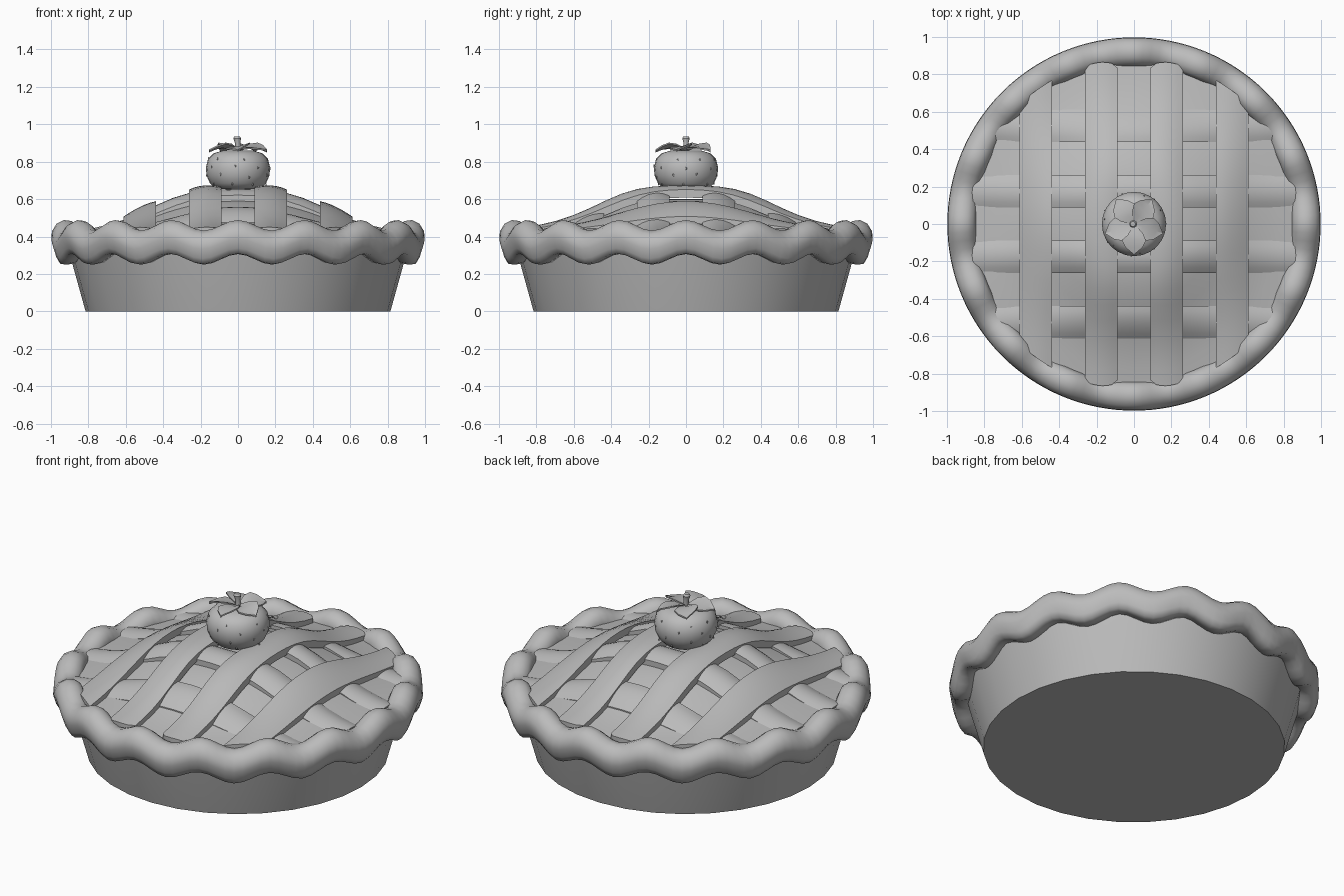
import bpy, bmesh, math, random
from mathutils import Vector, Matrix

if "Cube" in bpy.data.objects:
    bpy.data.objects.remove(bpy.data.objects["Cube"])

grey = bpy.data.materials.new("plain_grey")
grey.use_nodes = True
grey.diffuse_color = (0.5, 0.5, 0.5, 1)
grey.node_tree.nodes["Principled BSDF"].inputs["Base Color"].default_value = (0.5, 0.5, 0.5, 1)


def finish(name, bm, angle=40):
    bmesh.ops.recalc_face_normals(bm, faces=bm.faces)
    mesh = bpy.data.meshes.new(name)
    bm.to_mesh(mesh)
    bm.free()
    mesh.materials.append(grey)
    obj = bpy.data.objects.new(name, mesh)
    bpy.context.collection.objects.link(obj)
    bpy.ops.object.select_all(action='DESELECT')
    obj.select_set(True)
    bpy.context.view_layer.objects.active = obj
    bpy.ops.object.shade_smooth_by_angle(angle=math.radians(angle))
    return obj


def revolve(name, profile, steps, closed=False, wave=None, angle=40):
    """Sweep an (r, z) profile around z; wave lifts each section."""
    bm = bmesh.new()
    rings = []
    for i in range(steps):
        a = math.tau * i / steps
        lift = wave(a) if wave else 0
        rings.append([bm.verts.new((r * math.cos(a), r * math.sin(a), z + lift)) for r, z in profile])
    n = len(profile)
    for i in range(steps):
        p, q = rings[i], rings[(i + 1) % steps]
        for j in range(n if closed else n - 1):
            k = (j + 1) % n
            bm.faces.new((p[j], q[j], q[k], p[k]))
    bmesh.ops.remove_doubles(bm, verts=bm.verts, dist=1e-5)
    return finish(name, bm, angle)


def crown(r, base, rise):
    """Broad crown followed by an almost straight slope."""
    return base + rise / (1 + (r / 0.55) ** 4)


# Dish and domed filling
revolve("dish", [(0, 0), (0.815, 0), (0.89, 0.27), (0.91, 0.36), (0.85, 0.38)], 32)
revolve("filling", [(r, crown(r, 0.385, 0.215)) for r in [0.86 * i / 10 for i in range(11)]], 32)

# Fluted crust rim
rim = [(0.845, 0.36), (0.845, 0.4), (0.86, 0.435), (0.89, 0.455), (0.93, 0.46), (0.97, 0.44),
       (0.995, 0.4), (0.998, 0.36), (0.982, 0.31), (0.965, 0.281), (0.93, 0.278), (0.89, 0.285)]
revolve("crust_rim", rim, 128, True, lambda a: 0.028 * math.cos(16 * a), 70)


# Lattice strips with rounded tops, draped over the filling
def strip(name, offset, along_y, lift, droop):
    bm = bmesh.new()
    cols, rows = 6, 20
    top, bottom = [], []
    for i in range(cols + 1):
        s = 2 * i / cols - 1
        u = offset + 0.086 * s
        half = min(0.865 - 0.03 * s ** 4, math.sqrt(0.885 ** 2 - u * u))
        t_col, b_col = [], []
        for j in range(rows + 1):
            v = half * (2 * j / rows - 1)
            x, y = (u, v) if along_y else (v, u)
            z = crown(math.hypot(u, v), 0.41, 0.26) + lift
            t_col.append(bm.verts.new((x, y, z - droop * s * s)))
            b_col.append(bm.verts.new((x, y, z - 0.055)))
        top.append(t_col)
        bottom.append(b_col)
    for i in range(cols):
        for j in range(rows):
            for g in (top, bottom):
                bm.faces.new((g[i][j], g[i + 1][j], g[i + 1][j + 1], g[i][j + 1]))
        for j in (0, rows):
            bm.faces.new((top[i][j], top[i + 1][j], bottom[i + 1][j], bottom[i][j]))
    for i in (0, cols):
        for j in range(rows):
            bm.faces.new((top[i][j], top[i][j + 1], bottom[i][j + 1], bottom[i][j]))
    finish(name, bm)


for n, off in enumerate((-0.525, -0.175, 0.175, 0.525), 1):
    strip(f"lower_strip_{n}", off, False, -0.014, 0.022)
    strip(f"upper_strip_{n}", off, True, 0.006, 0.012)

# Berry on top
berry = [(0, 0.65), (0.12, 0.655), (0.15, 0.685), (0.168, 0.725), (0.172, 0.77),
         (0.16, 0.815), (0.13, 0.845), (0.08, 0.86), (0, 0.855)]
revolve("berry", berry, 24, angle=60)

# Berry seeds
random.seed(4)
bm = bmesh.new()
for row, (r, z) in enumerate(berry[2:6]):
    for k in range(7):
        a = math.tau * (k + 0.5 * (row % 2) + random.uniform(-0.2, 0.2)) / 7
        place = (Matrix.Translation((r * math.cos(a), r * math.sin(a), z + random.uniform(-0.01, 0.01)))
                 @ Matrix.Rotation(a, 4, 'Z') @ Matrix.Diagonal((0.003, 0.005, 0.009, 1)))
        bmesh.ops.create_icosphere(bm, subdivisions=1, radius=1, matrix=place)
finish("berry_seeds", bm, 60)

# Leaves: broad folded blades around the stem
bm = bmesh.new()
outline = [(0.01, 0.012), (0.05, 0.048), (0.09, 0.064), (0.125, 0.046), (0.162, 0.002)]
for k in range(5):
    turn = Matrix.Rotation(-math.pi / 2 + math.tau * k / 5, 4, 'Z')
    layers = []
    for drop in (0, -0.008):
        rows = []
        for d, w in outline:
            z = 0.868 + 0.022 * math.sin(d * 20) + drop
            rows.append([bm.verts.new(turn @ Vector((d, s * w, z - 0.008 * (s == 0) + 0.2 * s * w)))
                         for s in (-1, 0, 1)])
        layers.append(rows)
    last = len(outline) - 1
    for j in range(last):
        for g in layers:
            for s in (0, 1):
                bm.faces.new((g[j][s], g[j][s + 1], g[j + 1][s + 1], g[j + 1][s]))
        for s in (0, 2):
            bm.faces.new((layers[0][j][s], layers[0][j + 1][s], layers[1][j + 1][s], layers[1][j][s]))
    for j in (0, last):
        for s in (0, 1):
            bm.faces.new((layers[0][j][s], layers[0][j][s + 1], layers[1][j][s + 1], layers[1][j][s]))
finish("leaves", bm, 30)

# Stem, leaning slightly
stem = revolve("stem", [(0, 0.85), (0.016, 0.85), (0.014, 0.9), (0.021, 0.925), (0.014, 0.936), (0, 0.936)], 10)
for v in stem.data.vertices:
    v.co.x -= 0.1 * (v.co.z - 0.88)
